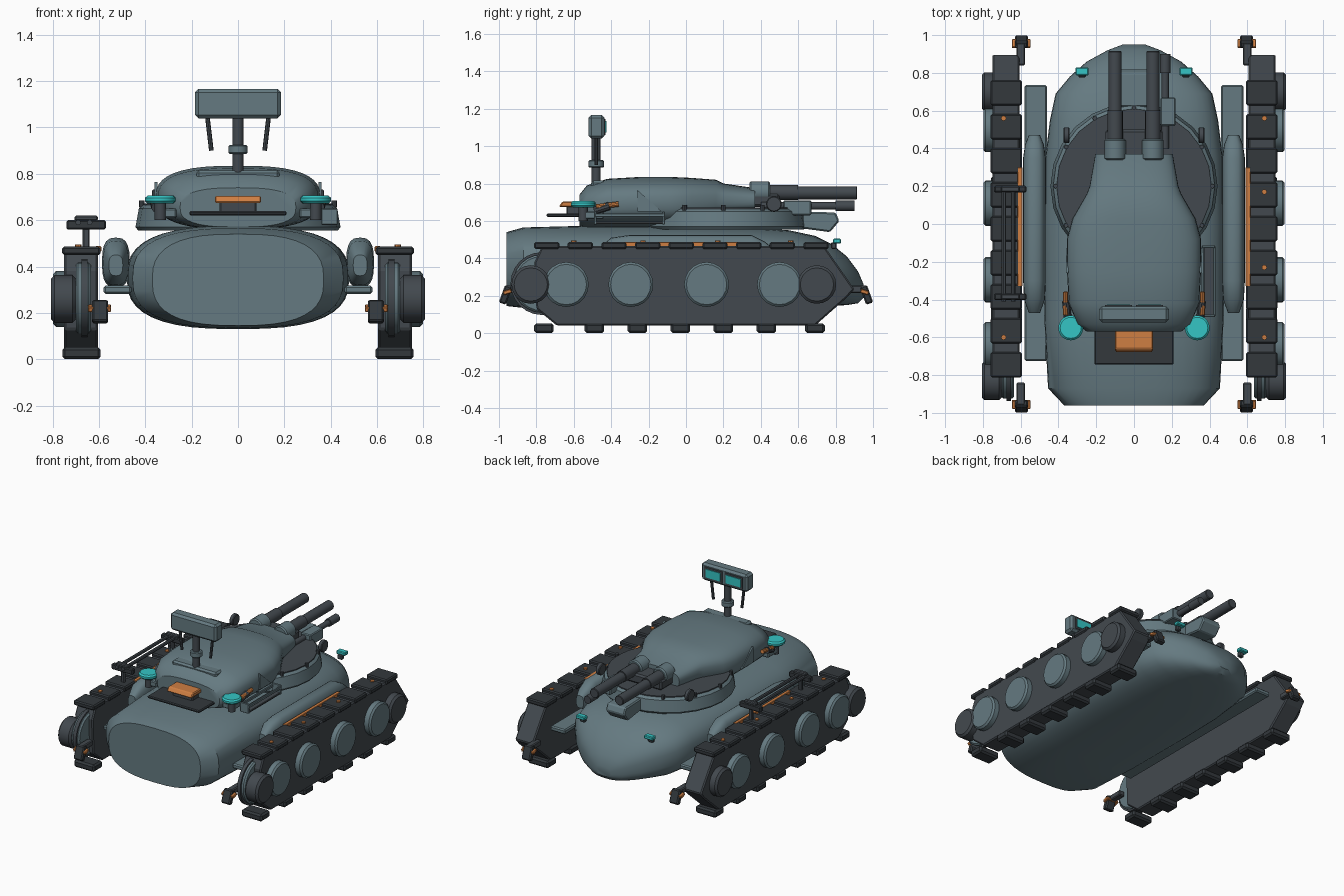
import bpy, bmesh, math
from math import sin, cos, pi, copysign
from mathutils import Vector

if "Cube" in bpy.data.objects:
    bpy.data.objects.remove(bpy.data.objects["Cube"], do_unlink=True)


def material(name, rgb):
    m = bpy.data.materials.new(name)
    m.use_nodes = True
    m.diffuse_color = (*rgb, 1)
    m.node_tree.nodes["Principled BSDF"].inputs["Base Color"].default_value = (*rgb, 1)
    return m


ARMOUR = material("blue grey armour", (0.13, 0.195, 0.22))
DARK = material("dark grey metal", (0.055, 0.066, 0.077))
RUBBER = material("black rubber", (0.033, 0.04, 0.046))
ORANGE = material("orange paint", (0.62, 0.21, 0.055))
CYAN = material("cyan glass", (0.035, 0.56, 0.56))
smooth_parts = []


def finish(name, bm, mat, bevel=0, smooth=False):
    bmesh.ops.recalc_face_normals(bm, faces=bm.faces[:])
    me = bpy.data.meshes.new(name)
    bm.to_mesh(me)
    bm.free()
    ob = bpy.data.objects.new(name, me)
    bpy.context.collection.objects.link(ob)
    me.materials.append(mat)
    if bevel:
        mod = ob.modifiers.new("Bevel", "BEVEL")
        mod.width, mod.segments, mod.limit_method = bevel, 1, 'ANGLE'
    if smooth:
        smooth_parts.append(ob)
    return ob


def box(name, c, size, mat, bevel=0.006, rot=(0, 0, 0)):
    bm = bmesh.new()
    bmesh.ops.create_cube(bm, size=1)
    for v in bm.verts:
        v.co = Vector(a * b for a, b in zip(v.co, size))
    ob = finish(name, bm, mat, bevel)
    ob.location, ob.rotation_euler = c, rot
    return ob


def rod(name, p, q, r, mat, r2=None, sides=16, bevel=0):
    p, q = Vector(p), Vector(q)
    bm = bmesh.new()
    bmesh.ops.create_cone(bm, cap_ends=True, segments=sides, radius1=r,
                          radius2=r if r2 is None else r2, depth=(q - p).length)
    ob = finish(name, bm, mat, bevel, smooth=True)
    ob.location = (p + q) / 2
    ob.rotation_euler = (q - p).to_track_quat('Z', 'Y').to_euler()
    return ob


def prism(name, x0, x1, profile, mat, bevel=0):
    # side profile in y, z pulled across x
    bm = bmesh.new()
    a, b = [[bm.verts.new((x, y, z)) for y, z in profile] for x in (x0, x1)]
    n = len(profile)
    bm.faces.new(a)
    bm.faces.new(b)
    for i in range(n):
        j = (i + 1) % n
        bm.faces.new((a[i], a[j], b[j], b[i]))
    return finish(name, bm, mat, bevel)


def loft(name, stations, power, mat, x=0, n=40):
    # superellipse sections: y, half width, bottom, top
    bm = bmesh.new()
    rings = []
    for y, w, lo, hi in stations:
        ring = []
        for i in range(n):
            c, s = cos(2 * pi * i / n), sin(2 * pi * i / n)
            ring.append(bm.verts.new((
                x + w * copysign(abs(c) ** (2 / power), c), y,
                (lo + hi) / 2 + (hi - lo) / 2 * copysign(abs(s) ** (2 / power), s))))
        rings.append(ring)
    bm.faces.new(rings[0])
    bm.faces.new(rings[-1])
    for a, b in zip(rings, rings[1:]):
        for i in range(n):
            j = (i + 1) % n
            bm.faces.new((a[i], a[j], b[j], b[i]))
    return finish(name, bm, mat, smooth=True)


# Hull
loft("hull", [(-.96, .37, .145, .54), (-.87, .455, .135, .565), (-.5, .475, .13, .575),
              (0, .48, .13, .575), (.35, .47, .13, .565), (.55, .445, .135, .55),
              (.69, .415, .14, .52), (.78, .34, .145, .475), (.86, .25, .15, .41),
              (.92, .14, .16, .33), (.95, .06, .19, .26)], 2.7, ARMOUR)

# Turret ring, turret shell and rear shelf
rod("turret_ring", (0, .2, .555), (0, .2, .665), .445, ARMOUR, r2=.425, sides=24, bevel=.015)
rod("ring_deck", (0, .2, .66), (0, .2, .672), .41, DARK, sides=24)
for i in range(12):
    a = 2 * pi * i / 12
    x, y = .415 * cos(a), .2 + .415 * sin(a)
    rod("ring_bolt", (x, y, .655), (x, y, .685), .012, DARK, sides=8)
loft("turret_shell", [(-.57, .25, .57, .74), (-.53, .30, .56, .79), (-.42, .345, .56, .825),
                      (-.25, .355, .56, .835), (-.08, .355, .56, .835), (.03, .325, .57, .83),
                      (.16, .25, .6, .82), (.2, .235, .62, .8), (.37, .205, .64, .775)],
     2.7, ARMOUR)
box("rear_shelf", (0, -.625, .63), (.42, .24, .018), RUBBER)
prism("rear_hatch", -.1, .1, [(-.68, .675), (-.53, .675), (-.53, .705), (-.66, .705)], ORANGE, .006)
box("hatch_support", (0, -.58, .655), (.16, .12, .05), DARK)
box("rear_visor", (0, -.47, .79), (.36, .075, .05), ARMOUR, .012)

# Twin guns
for s in (1, -1):
    x = s * .1
    rod("gun_sleeve", (x, .34, .755), (x, .45, .755), .057, ARMOUR, bevel=.008)
    rod("gun_collar", (x, .44, .752), (x, .6, .752), .041, DARK)
    rod("gun_barrel", (x, .44, .75), (x, .915, .75), .035, DARK, bevel=.004)
box("gun_cradle", (0, .42, .71), (.3, .16, .07), DARK, .012)
rod("small_gun", (.165, .4, .68), (.165, .82, .68), .02, DARK)
rod("small_gun_muzzle", (.165, .8, .68), (.165, .9, .68), .028, DARK)
box("small_gun_housing", (.18, .595, .67), (.08, .15, .08), ARMOUR)
prism("front_sight_box", -.075, .075, [(.62, .56), (.77, .54), (.82, .6), (.8, .645), (.62, .65)],
      ARMOUR, .008)

# Sensor mast with struts and lenses
rod("mast", (0, -.48, .79), (0, -.48, 1.06), .024, DARK)
rod("mast_collar", (0, -.48, .885), (0, -.48, .925), .042, ARMOUR, bevel=.006)
box("sensor_head", (0, -.478, 1.103), (.37, .085, .127), ARMOUR, .015)
for s in (1, -1):
    rod("mast_strut", (s * .132, -.48, 1.045), (s * .115, -.48, .9), .01, DARK, sides=8)
    box("lens_frame", (s * .082, -.434, 1.103), (.145, .008, .085), DARK, 0)
    box("lens", (s * .082, -.429, 1.103), (.12, .008, .06), CYAN, 0)

# Turret fittings on both sides
for s in (1, -1):
    rod("beacon", (s * .335, -.55, .672), (s * .335, -.55, .706), .066, CYAN, sides=20, bevel=.01)
    rod("beacon_post", (s * .335, -.55, .6), (s * .335, -.55, .675), .025, DARK)
    box("beacon_bracket", (s * .31, -.5, .63), (.09, .12, .04), ARMOUR)
    rod("flare_tube", (s * .362, -.48, .675), (s * .362, -.36, .69), .014, ORANGE, sides=10)
    rod("flare_mount", (s * .352, -.49, .655), (s * .36, -.41, .68), .022, DARK, sides=10)
    rod("side_roller", (s * .342, .47, .69), (s * .372, .47, .69), .042, DARK, bevel=.005)
    prism("side_fin", s * .348, s * .36, [(-.26, .65), (-.26, .765), (-.13, .65)], ARMOUR)
    box("marker_light", (s * .275, .808, .492), (.07, .042, .026), CYAN, .005)
    box("marker_bracket", (s * .275, .79, .468), (.04, .03, .035), DARK)

# Turret side basket
for y in (-.485, -.12):
    box("basket_end", (.395, y, .615), (.07, .014, .07), ARMOUR, .003)
for x in (.365, .425):
    box("basket_rail", (x, -.303, .63), (.014, .37, .02), ARMOUR, .003)
box("basket_floor", (.395, -.303, .59), (.07, .37, .014), DARK, .003)

# Running gear
track_profile = [(-.77, .465), (.74, .465), (.9, .235), (.86, .19), (.69, .04), (-.69, .04),
                 (-.8, .13), (-.81, .38)]
for s in (1, -1):
    loft("side_pod", [(-.47, .03, .36, .45), (-.4, .055, .32, .51), (-.3, .06, .31, .525),
                      (.35, .06, .31, .525), (.42, .05, .33, .49), (.47, .03, .36, .45)],
         2.8, ARMOUR, x=s * .527, n=20)
    box("track_arm", (s * .52, .005, .3), (.12, 1.46, .035), ARMOUR, .008)
    prism("track_body", s * .605, s * .75, track_profile, DARK, .008)
    for y in (-.64, -.295, .11, .5):
        rod("road_wheel", (s * .73, y, .26), (s * .798, y, .26), .12, ARMOUR, sides=20, bevel=.012)
    for y in (-.83, .7):
        rod("end_wheel", (s * .7, y, .26), (s * .806, y, .26), .103, DARK, sides=20, bevel=.014)
    rod("sprocket", (s * .635, -.77, .265), (s * .7, -.77, .265), .155, ARMOUR, sides=24, bevel=.01)
    rod("sprocket_rim", (s * .65, -.77, .265), (s * .675, -.77, .265), .168, DARK, sides=24)
    for i in range(9):
        box("top_pad", (s * .676, -.745 + i * .18, .468), (.165, .135, .036), RUBBER, .008)
    for y in (-.76, -.49, -.26, -.03, .2, .43, .69):
        box("bottom_pad", (s * .675, y, .026), (.165, .105, .052), RUBBER, .012)
    box("track_stripe", (s * .603, -.015, .476), (.026, .63, .024), ORANGE, .003)
    for y in (-.6, -.23, .17, .56):
        rod("pad_bolt", (s * .69, y, .47), (s * .69, y, .494), .014, ORANGE, sides=8)
    # Tow clips at both ends
    for e in (1, -1):
        box("tow_arm", (s * .6, e * .9, .235), (.045, .12, .04), DARK)
        box("tow_block", (s * .595, e * .965, .205), (.07, .04, .1), RUBBER, .008, (e * .35, 0, 0))
        box("tow_pin", (s * .597, e * .955, .22), (.1, .045, .022), ORANGE, .004, (e * -.3, 0, 0))

# Tool rack above one track
for y in (.185, -.385):
    box("rack_crossbar", (-.655, y, .58), (.17, .035, .04), RUBBER)
    box("rack_clamp", (-.655, y, .608), (.1, .03, .024), DARK)
    box("rack_leg", (-.655, y, .52), (.03, .02, .1), DARK)
for x in (-.69, -.64):
    rod("rack_bar", (x, -.41, .59), (x, .2, .59), .012, DARK, sides=8)

# Shading
for ob in bpy.context.selected_objects:
    ob.select_set(False)
for ob in smooth_parts:
    ob.select_set(True)
bpy.context.view_layer.objects.active = smooth_parts[0]
bpy.ops.object.shade_smooth_by_angle(angle=math.radians(35))
